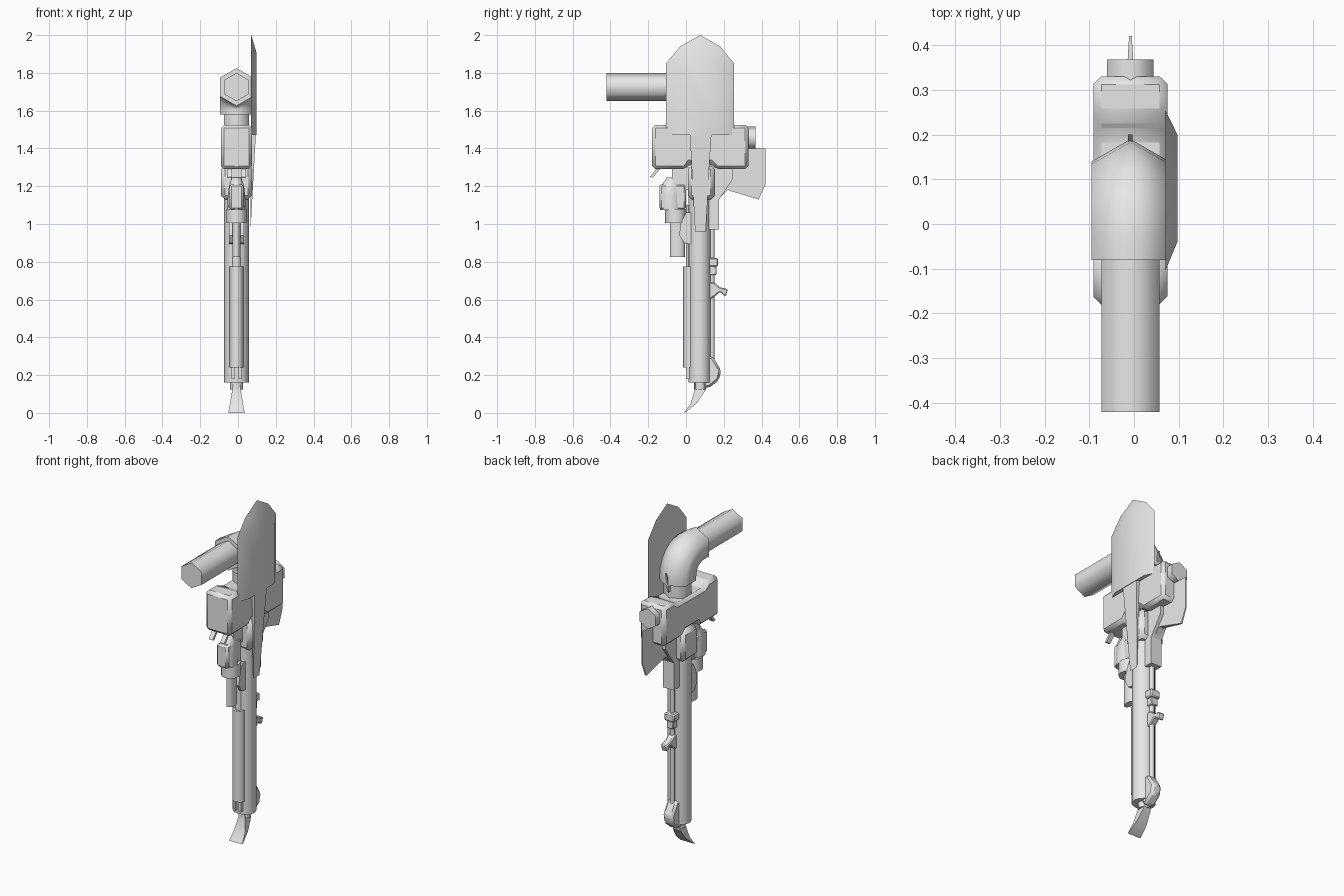
import bpy, bmesh
from math import sin, cos, pi, radians

cube = bpy.data.objects.get("Cube")
if cube:
    bpy.data.objects.remove(cube, do_unlink=True)

grey = bpy.data.materials.new("plain grey")
grey.use_nodes = True
grey.diffuse_color = (0.8, 0.8, 0.8, 1)
grey.node_tree.nodes["Principled BSDF"].inputs["Base Color"].default_value = (0.8, 0.8, 0.8, 1)

CX = -0.008  # centre line of the mechanism


def skin(name, rings, angle=30, bevel=0):
    """Join equal-length rings of points into a closed solid."""
    bm = bmesh.new()
    loops = [[bm.verts.new(p) for p in ring] for ring in rings]
    n = len(loops[0])
    for a, b in zip(loops, loops[1:]):
        for i in range(n):
            j = (i + 1) % n
            bm.faces.new((a[i], a[j], b[j], b[i]))
    bm.faces.new(loops[0][::-1])
    bm.faces.new(loops[-1])
    bmesh.ops.recalc_face_normals(bm, faces=bm.faces)
    mesh = bpy.data.meshes.new(name)
    bm.to_mesh(mesh)
    bm.free()
    mesh.materials.append(grey)
    obj = bpy.data.objects.new(name, mesh)
    bpy.context.collection.objects.link(obj)
    if bevel:
        mod = obj.modifiers.new("bevel", 'BEVEL')
        mod.width, mod.segments = bevel, 1
    bpy.ops.object.select_all(action='DESELECT')
    obj.select_set(True)
    bpy.context.view_layer.objects.active = obj
    bpy.ops.object.shade_smooth_by_angle(angle=radians(angle))
    return obj


def loft(name, stations, sides=6, phase=0, angle=65):
    """Stations are (y, z, half width, half depth, tilt of the depth axis)."""
    rings = []
    for y, z, w, d, tilt in stations:
        ring = []
        for i in range(sides):
            t = 2 * pi * (i + phase) / sides
            ring.append((CX + w * sin(t), y + d * cos(t) * cos(tilt), z + d * cos(t) * sin(tilt)))
        rings.append(ring)
    return skin(name, rings, angle)


def upright(name, y, z0, z1, w, d, sides=12):
    return loft(name, [(y, z0, w, d, 0), (y, z1, w, d, 0)], sides)


def along_y(name, y0, y1, z, r):
    return loft(name, [(y0, z, r, r, pi / 2), (y1, z, r, r, pi / 2)])


def plate(name, outline, half, x=CX, bevel=0):
    """Extrude a side outline of (y, z) points across x."""
    return skin(name, [[(x + s * half, y, z) for y, z in outline] for s in (-1, 1)], bevel=bevel)


def box(name, y0, y1, z0, z1, half, bevel=0):
    return plate(name, [(y0, z0), (y1, z0), (y1, z1), (y0, z1)], half, bevel=bevel)


# Upper barrel, elbow and neck
along_y("upper_barrel", -0.42, 0.0, 1.725, 0.075)
bend = [(-0.08, 1.725, 0.1, 0.1, pi / 2)]
for i in range(7):
    a = pi / 2 * (1 - i / 6)
    bend.append((-0.03 + 0.12 * cos(a), 1.605 + 0.12 * sin(a), 0.1, 0.1, a))
bend.append((0.09, 1.58, 0.1, 0.1, 0))
loft("elbow", bend)
upright("neck", 0.09, 1.5, 1.6, 0.075, 0.075, 6)
plate("elbow_spike", [(0.15, 1.54), (0.18, 1.54), (0.2, 1.66), (0.17, 1.6)], 0.005)

# Main block with raised ends
plate("receiver", [(-0.18, 1.29), (0.0, 1.29), (0.02, 1.32), (0.13, 1.32), (0.16, 1.29), (0.33, 1.29),
                   (0.33, 1.525), (0.24, 1.525), (0.2, 1.5), (-0.05, 1.5), (-0.08, 1.525), (-0.18, 1.525)],
      0.083, bevel=0.02)
along_y("rear_cap", 0.31, 0.368, 1.455, 0.06)
for x in (-0.045, 0.03):
    plate("front_peg", [(-0.19, 1.25), (-0.175, 1.245), (-0.13, 1.3), (-0.15, 1.3)], 0.013, x)

# Side shield: wide inner outline, narrower raised face
inner = [(-0.105, 1.47), (-0.105, 1.85), (-0.03, 1.94), (0.075, 2.0), (0.18, 1.94), (0.255, 1.85), (0.255, 1.47)]
outer = [(-0.04, 1.47), (-0.04, 1.83), (0.01, 1.89), (0.075, 1.91), (0.14, 1.89), (0.2, 1.83), (0.2, 1.47)]
skin("side_shield", [[(0.07, y, z) for y, z in inner], [(0.097, y, z) for y, z in outer]])
stem = [(0.02, 1.48), (0.03, 1.3), (0.048, 0.96), (0.105, 0.96), (0.123, 1.3), (0.135, 1.48)]
skin("shield_stem", [[(0.066 + (z - 0.96) * k, y, z) for y, z in stem] for k in (0.008, 0.055)])

# Thin rear fin
fin = [(0.16, 1.12), (0.22, 1.18), (0.385, 1.13), (0.42, 1.21), (0.42, 1.4), (0.32, 1.4), (0.3, 1.3), (0.16, 1.3)]
skin("rear_fin", [[(CX + s * (0.003 + (0.42 - y) * 0.06), y, z) for y, z in fin] for s in (-1, 1)])

# Main tube, collar and rear housing
upright("main_tube", 0.072, 0.16, 1.3, 0.065, 0.06, 12)
box("collar", 0.01, 0.15, 1.13, 1.31, 0.081, 0.02)
plate("rear_housing", [(0.1, 0.97), (0.175, 0.97), (0.175, 1.13), (0.25, 1.24), (0.25, 1.3), (0.1, 1.3)], 0.035)

# Front cup with its stacked tubes
box("cup_neck", -0.075, 0.03, 1.18, 1.3, 0.03)
loft("front_cup", [(-0.08, 1.075, 0.048, 0.058, 0), (-0.082, 1.15, 0.046, 0.058, 0),
                   (-0.08, 1.2, 0.04, 0.055, 0), (-0.065, 1.245, 0.026, 0.035, 0)], 12)
box("cup_back", -0.14, 0.0, 1.075, 1.21, 0.036, 0.01)
upright("cup_ring", -0.055, 1.005, 1.08, 0.053, 0.055)
upright("lower_barrel", -0.046, 0.825, 1.01, 0.022, 0.04)
for s in (-1, 1):
    plate("barrel_hook", [(-0.03, 1.0), (-0.035, 0.94), (-0.01, 0.9), (0.04, 0.89), (0.04, 1.06), (0.0, 1.06)],
          0.009, CX + s * 0.03)

# Front slide, guide rods and small bracket
upright("front_slide", 0.022, 0.24, 0.775, 0.036, 0.037, 8)
for s in (-1, 1):
    plate("slide_leg", [(0.0, 0.18), (0.02, 0.18), (0.02, 0.25), (0.0, 0.25)], 0.008, CX + s * 0.018)
upright("front_rod", 0.012, 0.75, 1.1, 0.02, 0.012, 8)
upright("rear_rod", 0.138, 0.2, 1.0, 0.014, 0.013, 8)
box("rod_clamp", 0.11, 0.17, 0.775, 0.82, 0.032, 0.006)
box("rod_stop", 0.11, 0.162, 0.73, 0.775, 0.022, 0.004)

# Rear lever and rounded foot
plate("lever", [(0.12, 0.6), (0.15, 0.615), (0.18, 0.64), (0.21, 0.615), (0.222, 0.655),
                (0.18, 0.665), (0.15, 0.69), (0.12, 0.69)], 0.02, bevel=0.006)
plate("rear_foot", [(0.09, 0.14), (0.12, 0.13), (0.175, 0.175), (0.186, 0.225), (0.15, 0.285),
                    (0.14, 0.3), (0.1, 0.3)], 0.032, bevel=0.012)

# Curved spike at the bottom
upright("spike_socket", 0.075, 0.125, 0.17, 0.035, 0.032, 8)
spike = [(0.05, 0.17), (0.045, 0.12), (0.025, 0.05), (-0.01, 0.0), (0.0, 0.005),
         (0.055, 0.05), (0.1, 0.115), (0.1, 0.17)]
skin("bottom_spike", [[(CX + s * (0.043 - 0.17 * z), y, z) for y, z in spike] for s in (-1, 1)])
